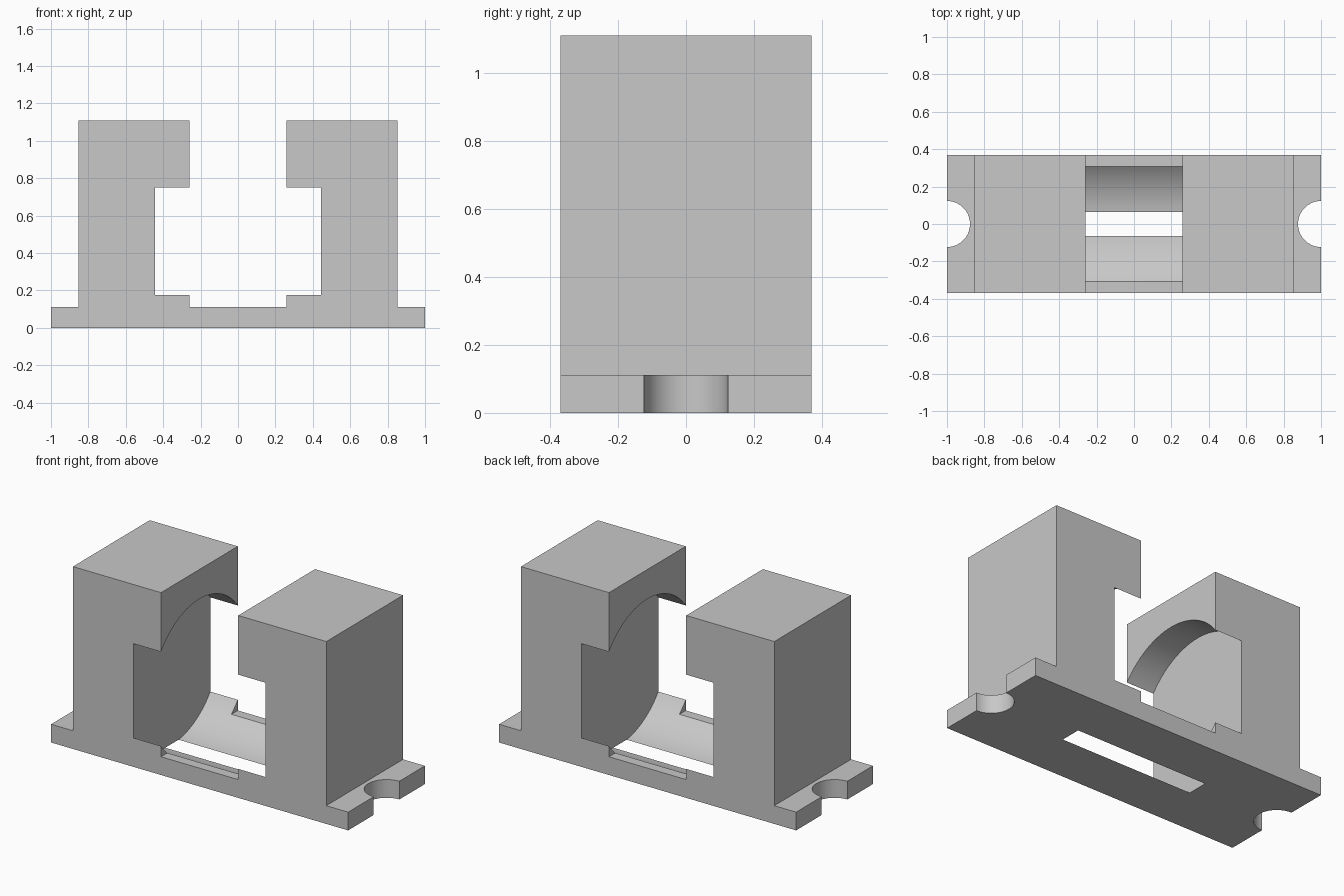
import bpy, math

cube = bpy.data.objects.get("Cube")
if cube:
    bpy.data.objects.remove(cube, do_unlink=True)

DEPTH = 0.369      # half depth
BASE_H = 0.111     # base plate thickness
TOP = 1.11         # height of the jaws
JAW_OUT, JAW_IN = 0.853, 0.26

grey = bpy.data.materials.new("light grey")
grey.use_nodes = True
colour = (0.58, 0.58, 0.58, 1)
grey.diffuse_color = colour
grey.node_tree.nodes["Principled BSDF"].inputs["Base Color"].default_value = colour


def extrude_profile(name, half):
    """Mirror a half profile in x-z and extrude it along y."""
    loop = half + [(-x, z) for x, z in reversed(half)]
    n = len(loop)
    verts = [(x, y, z) for y in (-DEPTH, DEPTH) for x, z in loop]
    faces = [tuple(range(n)), tuple(reversed(range(n, 2 * n)))]
    faces += [((i + 1) % n, i, n + i, n + (i + 1) % n) for i in range(n)]
    mesh = bpy.data.meshes.new(name)
    mesh.from_pydata(verts, [], faces)
    mesh.materials.append(grey)
    obj = bpy.data.objects.new(name, mesh)
    bpy.context.collection.objects.link(obj)
    return obj


def cut_cylinder(target, radius, length, location, rotation=(0, 0, 0)):
    """Subtract a round cutter and discard it."""
    bpy.ops.mesh.primitive_cylinder_add(vertices=96, radius=radius, depth=length,
                                        location=location, rotation=rotation)
    cutter = bpy.context.object
    cutter.hide_render = True
    cutter.data.materials.append(grey)
    mod = target.modifiers.new("cut", 'BOOLEAN')
    mod.operation = 'DIFFERENCE'
    mod.solver = 'EXACT'
    mod.object = cutter
    bpy.ops.object.select_all(action='DESELECT')
    target.select_set(True)
    bpy.context.view_layer.objects.active = target
    bpy.ops.object.modifier_apply(modifier=mod.name)
    bpy.data.objects.remove(cutter, do_unlink=True)


# Base plate with two upright jaws and the open gap between them
holder = extrude_profile("holder_body", [
    (1, 0), (1, BASE_H), (JAW_OUT, BASE_H), (JAW_OUT, TOP), (JAW_IN, TOP), (JAW_IN, BASE_H)])

# Round pocket across the jaws, breaking out through front, back and bottom
cut_cylinder(holder, 0.4675, 0.89, (0, 0, 0.463), (0, math.pi / 2, 0))

# Half-round screw notches at both ends
for side in (-1, 1):
    cut_cylinder(holder, 0.123, 0.5, (side, 0, 0.1))

bpy.ops.object.shade_smooth_by_angle(angle=math.radians(30))
